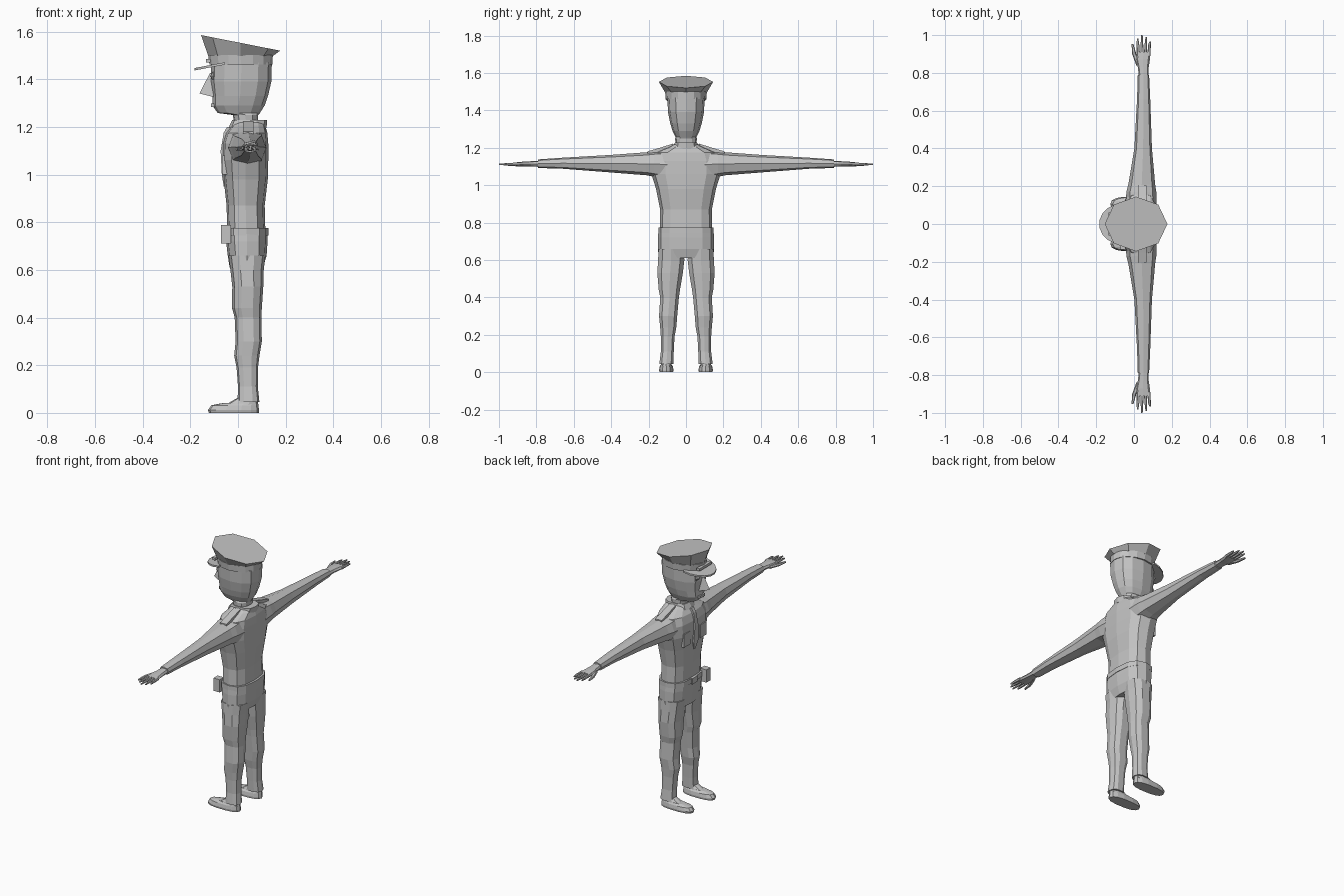
import bpy, bmesh, math
from mathutils import Vector

grey = bpy.data.materials.new("plain grey")
grey.diffuse_color = (0.55, 0.55, 0.55, 1)


def finish(name, bm):
    bmesh.ops.recalc_face_normals(bm, faces=bm.faces)
    me = bpy.data.meshes.new(name)
    bm.to_mesh(me)
    bm.free()
    me.materials.append(grey)
    ob = bpy.data.objects.new(name, me)
    bpy.context.collection.objects.link(ob)
    return ob


def bridge(name, rings):
    """Skin a list of equal point rings and cap both ends."""
    bm = bmesh.new()
    vs = [[bm.verts.new(p) for p in r] for r in rings]
    n = len(vs[0])
    for a, b in zip(vs, vs[1:]):
        for i in range(n):
            j = (i + 1) % n
            bm.faces.new((a[i], a[j], b[j], b[i]))
    bm.faces.new(vs[0])
    bm.faces.new(vs[-1])
    return finish(name, bm)


def oval(a0, a1, b0, b1, n, p):
    """Rounded-box outline between two limits on each axis."""
    out = []
    for i in range(n):
        t = 2 * math.pi * i / n
        c, s = math.cos(t), math.sin(t)
        u = math.copysign(abs(c) ** p, c)
        v = math.copysign(abs(s) ** p, s)
        out.append(((a0 + a1) / 2 + u * (a1 - a0) / 2, (b0 + b1) / 2 + v * (b1 - b0) / 2))
    return out


def loft_z(name, secs, n=12, p=0.75, s=1):
    # section: z, x0, x1, y0, y1
    return bridge(name, [[(x, s * y, z) for x, y in oval(x0, x1, y0, y1, n, p)]
                         for z, x0, x1, y0, y1 in secs])


def loft_y(name, secs, s, n=8, p=0.8):
    # section: y, x0, x1, z0, z1
    return bridge(name, [[(x, s * y, z) for x, z in oval(x0, x1, z0, z1, n, p)]
                         for y, x0, x1, z0, z1 in secs])


def box(name, x0, x1, y0, y1, z0, z1):
    return bridge(name, [[(x0, y0, z), (x1, y0, z), (x1, y1, z), (x0, y1, z)] for z in (z0, z1)])


def sym(rows):
    return [(z, x0, x1, -w, w) for z, x0, x1, w in rows]


# Shirt, collar and trousers seat
loft_z("shirt", sym([(0.76, -0.045, 0.115, 0.14), (0.87, -0.048, 0.112, 0.138),
                     (0.98, -0.06, 0.125, 0.16), (1.06, -0.066, 0.127, 0.185),
                     (1.13, -0.064, 0.127, 0.185), (1.175, -0.05, 0.123, 0.165),
                     (1.205, -0.025, 0.115, 0.09), (1.222, -0.012, 0.105, 0.06)]))
loft_z("collar", sym([(1.195, -0.04, 0.12, 0.07), (1.228, -0.025, 0.122, 0.062)]), 10)
loft_z("trouser_seat", sym([(0.61, -0.035, 0.105, 0.145), (0.66, -0.043, 0.12, 0.15),
                            (0.72, -0.05, 0.124, 0.15), (0.772, -0.052, 0.125, 0.146)]))
loft_z("belt", sym([(0.745, -0.056, 0.127, 0.148), (0.775, -0.056, 0.127, 0.148)]))

# Head with jaw
loft_z("head", sym([(1.19, -0.01, 0.08, 0.055), (1.25, -0.022, 0.085, 0.058),
                    (1.258, -0.085, 0.092, 0.056), (1.29, -0.108, 0.112, 0.072),
                    (1.33, -0.108, 0.126, 0.084), (1.39, -0.115, 0.14, 0.096),
                    (1.47, -0.112, 0.142, 0.1)]), 12, 0.85)
# Wedge nose, lips and brows
bridge("nose", [[(-0.10, -0.008, 1.425), (-0.10, 0.008, 1.425), (-0.118, 0, 1.425)],
                [(-0.10, -0.022, 1.325), (-0.10, 0.022, 1.325), (-0.162, 0, 1.34)]])
box("lips", -0.113, -0.09, -0.025, 0.025, 1.283, 1.298)

# Peaked cap: band, flared crown with tilted top, visor
loft_z("cap_band", sym([(1.462, -0.12, 0.145, 0.108), (1.502, -0.125, 0.146, 0.112)]), 16, 1)
bottom = oval(-0.125, 0.147, -0.113, 0.113, 8, 1)
top = oval(-0.155, 0.177, -0.145, 0.145, 8, 1)
bridge("cap_crown", [[(x, y, 1.498) for x, y in bottom],
                     [(x, y, 1.585 - (x + 0.155) * 0.197) for x, y in top]])
arc = [math.radians(a) for a in range(90, 271, 20)]
vis = [(-0.055 + 0.13 * math.cos(a), 0.11 * math.sin(a)) for a in arc]
bridge("cap_visor", [[(x, y, 1.465 + (x + 0.055) * 0.19 + dz) for x, y in vis]
                     for dz in (-0.004, 0.006)])
box("cap_cord", -0.134, -0.115, -0.06, 0.06, 1.47, 1.485)

# Tie, pocket flaps and belt pouch on the chest side
bridge("tie", [[(x, -w, z), (x, w, z), (x + 0.02, w, z), (x + 0.02, -w, z)]
               for x, w, z in ((-0.046, 0.012, 1.20), (-0.06, 0.012, 1.175), (-0.073, 0.016, 1.10),
                               (-0.068, 0.022, 1.0), (-0.06, 0.006, 0.95))])
box("buckle", -0.062, -0.045, -0.025, 0.025, 0.742, 0.778)
box("belt_pouch", -0.072, -0.03, -0.135, -0.095, 0.71, 0.788)

for s, side in ((1, "right"), (-1, "left")):
    # Sleeve and arm
    loft_y(side + "_arm", [(0.10, -0.045, 0.12, 1.03, 1.19), (0.17, -0.04, 0.118, 1.045, 1.182),
                           (0.21, -0.03, 0.112, 1.053, 1.176), (0.40, 0.002, 0.095, 1.068, 1.162),
                           (0.66, 0.016, 0.086, 1.088, 1.147), (0.79, 0.02, 0.08, 1.092, 1.138)], s)
    # Palm, four fingers and thumb
    loft_y(side + "_palm", [(0.78, 0.026, 0.076, 1.098, 1.131), (0.83, 0.02, 0.078, 1.1, 1.128),
                            (0.87, 0.01, 0.084, 1.1, 1.126), (0.91, 0.014, 0.088, 1.102, 1.122)], s)
    for k, (x, dx, tip) in enumerate(((0.023, -0.004, 0.982), (0.042, 0, 1.0),
                                      (0.061, 0.004, 0.99), (0.079, 0.006, 0.965))):
        loft_y(f"{side}_finger_{k + 1}", [(0.89, x - 0.009, x + 0.009, 1.104, 1.122),
                                          (0.95, x - 0.007 + dx / 2, x + 0.007 + dx / 2, 1.105, 1.12),
                                          (tip, x - 0.004 + dx, x + 0.004 + dx, 1.107, 1.115)], s, 6)
    loft_y(side + "_thumb", [(0.84, 0.012, 0.036, 1.1, 1.12), (0.90, -0.01, 0.012, 1.1, 1.117),
                             (0.953, -0.013, -0.003, 1.102, 1.112)], s, 6)
    # Trouser leg
    loft_z(side + "_leg", [(0.66, -0.04, 0.115, 0.01, 0.149), (0.60, -0.032, 0.108, 0.006, 0.152),
                           (0.53, -0.024, 0.106, 0.014, 0.156), (0.44, -0.025, 0.1, 0.03, 0.148),
                           (0.40, -0.014, 0.098, 0.036, 0.14), (0.30, -0.01, 0.1, 0.045, 0.146),
                           (0.24, -0.016, 0.09, 0.05, 0.14), (0.19, -0.006, 0.084, 0.06, 0.136),
                           (0.11, 0.0, 0.083, 0.064, 0.136), (0.045, -0.002, 0.09, 0.066, 0.144)],
           10, 0.8, s)
    # Shoe: long sole with raised heel quarter
    loft_z(side + "_shoe", [(0, -0.122, 0.088, 0.068, 0.142), (0.012, -0.126, 0.088, 0.066, 0.145),
                            (0.032, -0.112, 0.086, 0.07, 0.141), (0.042, -0.06, 0.084, 0.078, 0.134)],
           14, 0.8, s)
    loft_z(side + "_shoe_ankle", [(0.03, -0.06, 0.086, 0.074, 0.138), (0.07, 0.01, 0.08, 0.08, 0.13)],
           10, 0.8, s)
    # Shoulder strap following the shoulder slope
    bridge(side + "_shoulder_strap", [[(0.022, s * y, z), (0.065, s * y, z),
                                       (0.065, s * y, z - 0.02), (0.022, s * y, z - 0.02)]
                                      for y, z in ((0.07, 1.222), (0.15, 1.197), (0.205, 1.181))])
    # Chest pocket and eye
    y0, y1 = sorted((s * 0.05, s * 0.11))
    box(side + "_pocket", -0.064, -0.035, y0, y1, 1.0, 1.08)
    loft_z(side + "_eye", [(1.398, -0.108, -0.098, 0.03, 0.05), (1.413, -0.117, -0.095, 0.024, 0.056),
                           (1.43, -0.108, -0.098, 0.03, 0.05)], 8, 1, s)
